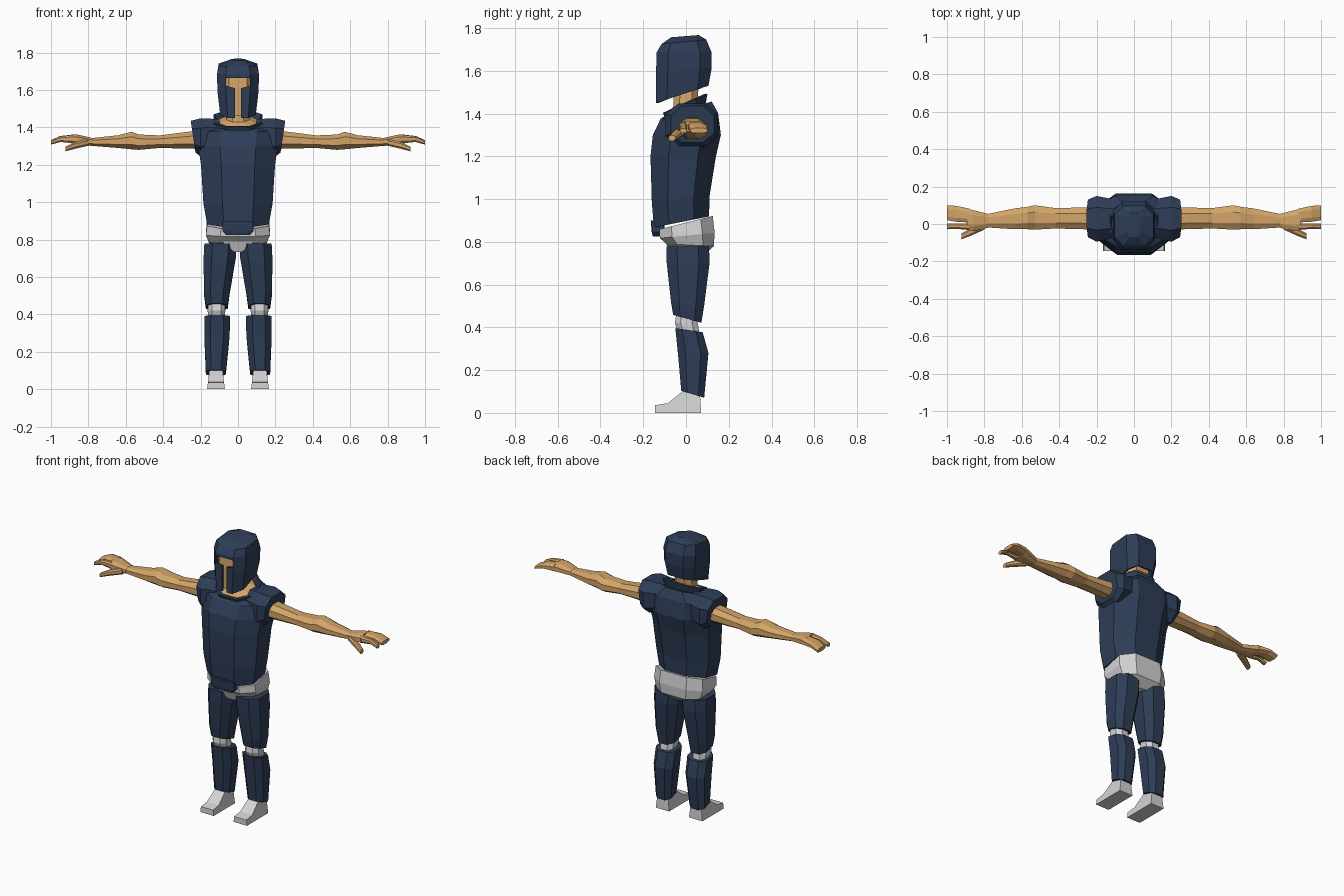
import bpy, bmesh


def material(name, rgb):
    m = bpy.data.materials.new(name)
    m.diffuse_color = (*rgb, 1.0)
    return m


NAVY = material("navy_cloth", (0.027, 0.047, 0.095))
SKIN = material("tan_skin", (0.65, 0.37, 0.14))
GREY = material("light_grey", (0.66, 0.66, 0.66))


def make(name, bm, mat, mirror=False):
    me = bpy.data.meshes.new(name)
    bm.to_mesh(me)
    bm.free()
    ob = bpy.data.objects.new(name, me)
    bpy.context.collection.objects.link(ob)
    if mat:
        me.materials.append(mat)
    if mirror:
        ob.modifiers.new("mirror", 'MIRROR').use_axis = (True, False, False)
    return ob


def loft(name, rings, mat, axis='z', k=0.5, mirror=False, caps=(True, True)):
    """Chamfered-box rings (pos, a0, a1, b0, b1, tilt) joined along an axis.
    Axis z: a = x, b = y.  Axis x: a = y, b = z."""
    bm = bmesh.new()
    octagon = [(1, -k), (1, k), (k, 1), (-k, 1), (-1, k), (-1, -k), (-k, -1), (k, -1)]
    loops = []
    for r in rings:
        pos, a0, a1, b0, b1 = r[:5]
        tilt = r[5] if len(r) > 5 else 0
        loop = []
        for u, v in octagon:
            a = (a0 + a1) / 2 + u * (a1 - a0) / 2
            b = (b0 + b1) / 2 + v * (b1 - b0) / 2
            p = pos + tilt * v * (b1 - b0) / 2
            loop.append(bm.verts.new((a, b, p) if axis == 'z' else (p, a, b)))
        loops.append(loop)
    for lo, hi in zip(loops, loops[1:]):
        for j in range(8):
            n = (j + 1) % 8
            bm.faces.new((lo[j], lo[n], hi[n], hi[j]))
    if caps[0]:
        bm.faces.new(loops[0][::-1])
    if caps[1]:
        bm.faces.new(loops[-1])
    return make(name, bm, mat, mirror)


def sym(rings):
    """Turn (z, half_x, y0, y1, tilt) into full centred rings."""
    return [(r[0], -r[1], r[1], *r[2:]) for r in rings]


def prism(name, pts, lift, mat, mirror=False):
    """Extrude a polygon between two placements given by lift(point, side)."""
    bm = bmesh.new()
    a, b = [[bm.verts.new(lift(p, s)) for p in pts] for s in (0, 1)]
    bm.faces.new(a)
    bm.faces.new(b[::-1])
    for i in range(len(pts)):
        n = (i + 1) % len(pts)
        bm.faces.new((a[i], b[i], b[n], a[n]))
    bmesh.ops.recalc_face_normals(bm, faces=bm.faces[:])
    return make(name, bm, mat, mirror)


def shell(ob, thickness):
    s = ob.modifiers.new("shell", 'SOLIDIFY')
    s.thickness = thickness
    s.offset = -1


# Helmet: open shell with a T-shaped visor cut
helmet = loft("helmet", sym([
    (1.49, 0.095, -0.14, 0.105, 0.33),
    (1.60, 0.11, -0.14, 0.12, 0.1),
    (1.685, 0.112, -0.138, 0.12),
    (1.735, 0.103, -0.115, 0.095, 0.1),
    (1.762, 0.035, -0.07, 0.06, 0.08)]), NAVY, k=0.58, caps=(False, True))
shell(helmet, 0.014)
tee = [(-0.065, 1.665), (-0.065, 1.622), (-0.015, 1.61), (-0.015, 1.40),
       (0.015, 1.40), (0.015, 1.61), (0.065, 1.622), (0.065, 1.665)]
cutter = prism("visor_cutter", tee, lambda p, s: (p[0], (-0.25, -0.09)[s], p[1]), None)
cutter.hide_render = True
cutter.hide_viewport = True
cut = helmet.modifiers.new("visor", 'BOOLEAN')
cut.operation = 'DIFFERENCE'
cut.solver = 'EXACT'
cut.object = cutter

# Head and neck
loft("head", sym([
    (1.49, 0.075, -0.12, 0.075, 0.3),
    (1.60, 0.085, -0.122, 0.09, 0.1),
    (1.70, 0.08, -0.115, 0.085)]), SKIN, k=0.58)
loft("neck", sym([
    (1.40, 0.10, -0.085, 0.075, 0.35),
    (1.432, 0.10, -0.085, 0.075, 0.35),
    (1.45, 0.062, -0.06, 0.055, 0.35),
    (1.53, 0.055, -0.055, 0.06, 0.3)]), SKIN)

# Tunic body
loft("tunic", sym([
    (0.893, 0.165, -0.15, 0.108, 0.2),
    (1.00, 0.185, -0.16, 0.11, 0.1),
    (1.20, 0.198, -0.166, 0.14),
    (1.30, 0.213, -0.155, 0.163),
    (1.39, 0.225, -0.118, 0.15, 0.1),
    (1.425, 0.13, -0.088, 0.12, 0.3)]), NAVY, k=0.45)

# Flared collar
collar = loft("collar", sym([
    (1.40, 0.118, -0.092, 0.09, 0.4),
    (1.447, 0.132, -0.108, 0.10, 0.42)]), NAVY, caps=(False, False))
shell(collar, 0.012)

# Shoulder caps
loft("shoulder_cap", [
    (0.10, -0.07, 0.13, 1.27, 1.445),
    (0.20, -0.095, 0.15, 1.245, 1.448),
    (0.24, -0.07, 0.13, 1.265, 1.435, 0.15)], NAVY, axis='x', mirror=True)

# Arms
loft("arm", [
    (0.20, -0.03, 0.09, 1.285, 1.385),
    (0.42, -0.024, 0.085, 1.29, 1.357),
    (0.53, -0.03, 0.10, 1.28, 1.362),
    (0.57, -0.028, 0.092, 1.283, 1.376),
    (0.64, -0.028, 0.083, 1.29, 1.358),
    (0.79, -0.018, 0.052, 1.302, 1.342)], SKIN, axis='x', k=0.45, mirror=True)

# Hands: palm with joined outer fingers, forefinger and thumb
loft("palm", [
    (0.78, -0.02, 0.054, 1.302, 1.344),
    (0.86, -0.038, 0.074, 1.308, 1.362),
    (0.89, -0.032, 0.082, 1.315, 1.362)], SKIN, axis='x', mirror=True)
loft("outer_fingers", [
    (0.88, 0.008, 0.082, 1.315, 1.362),
    (0.95, 0.012, 0.097, 1.322, 1.354),
    (1.00, 0.02, 0.10, 1.308, 1.332)], SKIN, axis='x', mirror=True)
loft("forefinger", [
    (0.88, -0.032, 0.004, 1.315, 1.36),
    (0.95, -0.026, 0.003, 1.322, 1.352),
    (1.00, -0.028, 0.002, 1.308, 1.33)], SKIN, axis='x', mirror=True)
loft("thumb", [
    (0.80, -0.03, 0.01, 1.302, 1.338),
    (0.87, -0.062, -0.022, 1.286, 1.322),
    (0.922, -0.082, -0.05, 1.272, 1.297)], SKIN, axis='x', mirror=True)

# Pelvis and front belt plate
loft("pelvis", sym([
    (0.735, 0.04, -0.07, 0.08),
    (0.785, 0.155, -0.092, 0.13, -0.05),
    (0.83, 0.172, -0.122, 0.134, 0.1),
    (0.89, 0.166, -0.125, 0.125, 0.25)]), GREY, k=0.55)
loft("belt_plate", sym([
    (0.825, 0.065, -0.155, -0.11),
    (0.845, 0.082, -0.16, -0.10),
    (0.90, 0.082, -0.165, -0.10)]), NAVY, k=0.85)

# Legs
loft("thigh", [
    (0.44, 0.055, 0.172, -0.06, 0.072, -0.28),
    (0.51, 0.045, 0.182, -0.07, 0.085, -0.1),
    (0.70, 0.012, 0.184, -0.09, 0.11),
    (0.778, 0.008, 0.18, -0.092, 0.108)], NAVY, mirror=True)
loft("knee", [
    (0.36, 0.07, 0.16, -0.03, 0.065),
    (0.42, 0.068, 0.162, -0.052, 0.055),
    (0.47, 0.07, 0.16, -0.045, 0.05)], GREY, mirror=True)
loft("shin", [
    (0.087, 0.065, 0.172, -0.022, 0.085, -0.3),
    (0.28, 0.045, 0.18, -0.038, 0.105),
    (0.387, 0.042, 0.18, -0.05, 0.078, -0.15)], NAVY, mirror=True)

# Shoes: side profile (y, z) extruded in x, narrower at the ankle
shoe = [(-0.145, 0), (0.07, 0), (0.068, 0.06), (0.06, 0.12), (-0.005, 0.11),
        (-0.085, 0.045), (-0.145, 0.036)]
prism("shoe", shoe,
      lambda p, s: ((0.07 + 0.12 * p[1], 0.165 - 0.12 * p[1])[s], p[0], p[1]),
      GREY, mirror=True)
